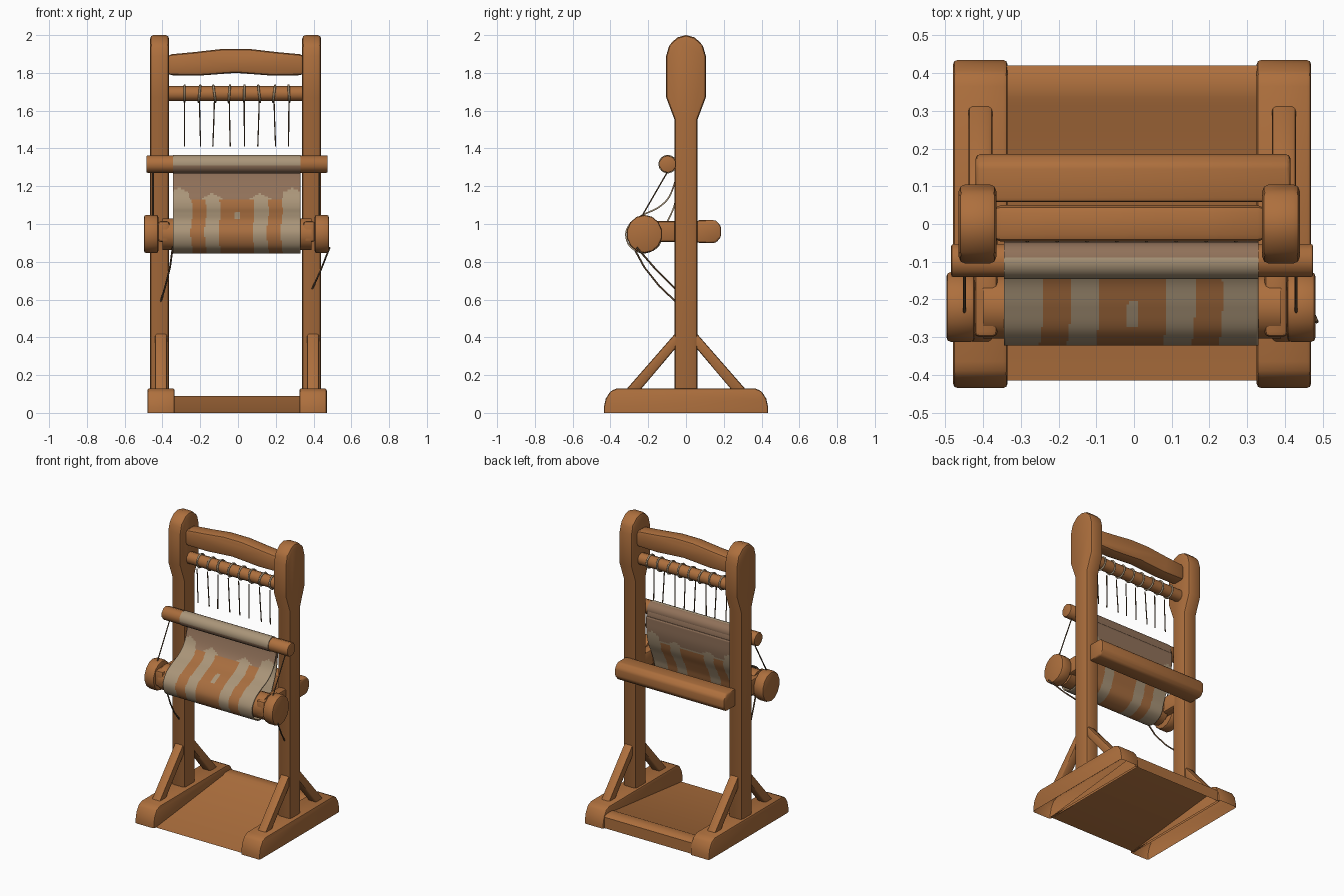
import bpy, bmesh, math
from mathutils import Vector

if "Cube" in bpy.data.objects:
    bpy.data.objects.remove(bpy.data.objects["Cube"])

CX = -0.0125  # the frame sits slightly left of centre


def material(name, rgb):
    m = bpy.data.materials.new(name)
    m.diffuse_color = (*rgb, 1)
    m.use_nodes = True
    m.node_tree.nodes["Principled BSDF"].inputs["Base Color"].default_value = m.diffuse_color
    return m


WOOD = material("warm_wood", (0.42, 0.16, 0.047))
TAN = material("tan_wool", (0.40, 0.30, 0.19))
RUST = material("rust_wool", (0.39, 0.155, 0.05))
DUSK = material("dusky_wool", (0.28, 0.165, 0.10))
CORD = material("dark_cord", (0.12, 0.07, 0.035))


def finish(bm, name, mats, angle=40):
    me = bpy.data.meshes.new(name)
    bm.to_mesh(me)
    bm.free()
    ob = bpy.data.objects.new(name, me)
    bpy.context.collection.objects.link(ob)
    for m in mats:
        me.materials.append(m)
    bpy.ops.object.select_all(action='DESELECT')
    ob.select_set(True)
    bpy.context.view_layer.objects.active = ob
    bpy.ops.object.shade_smooth_by_angle(angle=math.radians(angle))
    return ob


def prism(name, pts, axis, a, b, bevel=0.0, mat=WOOD, sharp=30, open_bottom=False):
    """Extrude a 2D outline along x (points are y,z) or y (points are x,z)."""
    bm = bmesh.new()
    put = (lambda p, t: (t, p[0], p[1])) if axis == 'x' else (lambda p, t: (p[0], t, p[1]))
    ends = [[bm.verts.new(put(p, t)) for p in pts] for t in (a, b)]
    n = len(pts)
    for ring in ends:
        bm.faces.new(ring)
    for i in range(n):
        j = (i + 1) % n
        bm.faces.new((ends[0][i], ends[0][j], ends[1][j], ends[1][i]))
    bmesh.ops.recalc_face_normals(bm, faces=bm.faces)
    if bevel:
        edges = [e for e in bm.edges if e.calc_face_angle(0) > math.radians(sharp)
                 and not (open_bottom and all(v.co.z < 1e-4 for v in e.verts))]
        bmesh.ops.bevel(bm, geom=edges, offset=bevel, segments=2, profile=0.5, affect='EDGES')
    if open_bottom:
        under = [f for f in bm.faces if all(v.co.z < 1e-4 for v in f.verts)]
        bmesh.ops.delete(bm, geom=under, context='FACES')
    return finish(bm, name, [mat])


def ellipse(y, z, ry, rz, n):
    return [(y + ry * math.cos(2 * math.pi * (i + .5) / n),
             z + rz * math.sin(2 * math.pi * (i + .5) / n)) for i in range(n)]


def rod(name, y, z, ry, rz, a, b, n=12, bevel=0.0, mat=WOOD):
    return prism(name, ellipse(y, z, ry, rz, n), 'x', a, b, bevel, mat, 50)


def cord(name, pts, r, mat=CORD, closed=False):
    cu = bpy.data.curves.new(name, 'CURVE')
    cu.dimensions = '3D'
    cu.bevel_depth = r
    cu.bevel_resolution = 1
    cu.use_fill_caps = True
    sp = cu.splines.new('POLY')
    sp.points.add(len(pts) - 1)
    for p, q in zip(sp.points, pts):
        p.co = (*q, 1)
    sp.use_cyclic_u = closed
    cu.materials.append(mat)
    ob = bpy.data.objects.new(name, cu)
    bpy.context.collection.objects.link(ob)
    bpy.ops.object.select_all(action='DESELECT')
    ob.select_set(True)
    bpy.context.view_layer.objects.active = ob
    bpy.ops.object.convert(target='MESH')


def mirrored(half):
    """Close a half outline by mirroring its first coordinate."""
    return half + [(-p, q) for p, q in reversed(half) if abs(p) > 1e-6]


# Posts, feet and braces
POST = mirrored([(-0.06, 0.11), (-0.06, 1.55), (-0.105, 1.67), (-0.105, 1.89),
                 (-0.088, 1.95), (-0.045, 1.988), (0, 2.0)])
FOOT = mirrored([(-0.435, 0), (-0.435, 0.03), (-0.425, 0.075), (-0.40, 0.115), (-0.365, 0.13)])
for side, s in (("left", -1), ("right", 1)):
    x = CX + s * 0.4025
    prism(side + "_post", POST, 'x', x - 0.05, x + 0.05, 0.018)
    xf = -0.005 + s * 0.4025
    prism(side + "_foot", FOOT, 'x', xf - 0.0725, xf + 0.0725, 0.012, open_bottom=True)
    for end, d in (("front", -1), ("back", 1)):
        brace = [(d * 0.04, 0.36), (d * 0.04, 0.44), (d * 0.32, 0.12), (d * 0.243, 0.12)]
        prism(f"{side}_{end}_brace", brace, 'x', xf - 0.032, xf + 0.032, 0.01)
    # Arms and round knobs holding the cloth roller
    xa = -0.008 + s * 0.385
    prism(side + "_arm", [(-0.30, 0.905), (-0.30, 1.015), (-0.03, 1.015), (-0.03, 0.905)],
          'x', xa - 0.031, xa + 0.031, 0.015)
    xk = -0.008 + s * 0.4515
    rod(side + "_knob", -0.22, 0.947, 0.095, 0.101, xk - 0.038, xk + 0.038, 14, 0.012)

# Sloping base board with the back stretcher, open underneath
prism("base_board", [(-0.415, 0), (0.315, 0.08), (0.335, 0.09), (0.40, 0.09), (0.42, 0.075), (0.42, 0)],
      'x', -0.35, 0.34, open_bottom=True)

# Arched top beam
top = [(-0.36, 1.788), (-0.36, 1.897), (-0.22, 1.91), (-0.07, 1.927), (0.07, 1.927),
       (0.22, 1.91), (0.36, 1.897), (0.36, 1.788), (0.2, 1.785), (0, 1.80), (-0.2, 1.785)]
prism("top_beam", [(p + CX, q) for p, q in top], 'y', -0.047, 0.05, 0.02)

# Cross bars
prism("back_beam", [(0.058, 0.90), (0.158, 0.90), (0.185, 0.93), (0.185, 0.99), (0.158, 1.02), (0.058, 1.02)],
      'x', -0.42, 0.415, 0.012)
rod("heddle_bar", 0, 1.69, 0.04, 0.04, -0.37, 0.345, 10)
rod("upper_rod", -0.097, 1.317, 0.046, 0.046, -0.485, 0.475, 10, 0.006)
rod("cloth_roller", -0.22, 0.947, 0.085, 0.085, -0.40, 0.39, 16)

# Cloth wrapped on the upper rod: pale on the upper front quarter, dusky elsewhere
wrap = rod("rod_wrap", -0.097, 1.317, 0.049, 0.049, -0.345, 0.33, 20, 0, TAN)
wrap.data.materials.append(DUSK)
for f in wrap.data.polygons:
    if abs(f.normal.x) < 0.5 and (f.center.z < 1.31 or f.center.y > -0.09):
        f.material_index = 1

# Loops on the heddle bar and hanging warp cords
for i in range(8):
    x = -0.283 + i * 0.079
    lean = 0.012 * math.sin(i * 2.3)
    ring = [(x + lean * 0.5 * math.sin(a), 0.044 * math.cos(a), 1.69 + 0.044 * math.sin(a))
            for a in [k * math.pi / 6 for k in range(12)]]
    cord(f"heddle_loop_{i + 1}", ring, 0.006, TAN, True)
    cord(f"warp_cord_{i + 1}", [(x, -0.04, 1.65), (x + lean * .3, -0.035, 1.53), (x + lean * .7, -0.03, 1.41)], 0.0035)

# Cords from upper rod to roller, and loose cords below
for side, x in (("left", -0.45), ("right", 0.43)):
    cord(side + "_stay_cord", [(x, -0.09, 1.29), (x, -0.24, 1.03)], 0.004)
cord("left_loose_cord", [(-0.345, -0.28, 0.88), (-0.36, -0.22, 0.77), (-0.385, -0.14, 0.67), (-0.41, -0.05, 0.585)], 0.005)
cord("right_loose_cord", [(0.485, -0.26, 0.875), (0.44, -0.16, 0.76), (0.39, -0.05, 0.65)], 0.005)

# Cloth: closed loop hanging from the rod, around the roller and back up
LOOP = [(-0.06, 1.34), (-0.048, 1.28), (-0.062, 1.21), (-0.095, 1.135), (-0.15, 1.085), (-0.22, 1.052),
        (-0.285, 1.012), (-0.318, 0.95), (-0.295, 0.88), (-0.225, 0.848), (-0.15, 0.88),
        (-0.122, 0.955), (-0.095, 1.02), (-0.064, 1.09), (-0.045, 1.18), (-0.042, 1.28)]


def smooth_path(pts, steps):
    v = [Vector(p) for p in pts]
    v = [2 * v[0] - v[1]] + v + [2 * v[-1] - v[-2]]
    out = []
    for i in range(1, len(v) - 2):
        p0, p1, p2, p3 = v[i - 1:i + 3]
        for k in range(steps):
            t = k / steps
            out.append(0.5 * (2 * p1 + (p2 - p0) * t + (2 * p0 - 5 * p1 + 4 * p2 - p3) * t * t
                              + (3 * p1 - p0 - 3 * p2 + p3) * t ** 3))
    return out + [v[-2]]


def cloth_colour(c):
    u = abs(c.x + 0.0075 + 0.005 * math.sin(c.z * 28))
    stripe = u < 0.09 or 0.165 < u < 0.238
    rim = min(abs(u - 0.128), abs(u - 0.30))  # pale stripes rise highest at their middle
    edge = 1.13 + 0.03 * max(0, 1 - rim / 0.06) + (0.03 if u > 0.25 else 0)
    if c.z > edge:
        return 2
    if u < 0.014 and c.y < -0.2 and 1.025 < c.z < 1.06:
        return 0
    return 1 if stripe and c.z < 1.125 else 0


bm = bmesh.new()
path = smooth_path(LOOP, 8)
COLS = 110
rows = [[bm.verts.new((-0.345 + 0.675 * k / COLS, p.x, p.y)) for k in range(COLS + 1)] for p in path]
for r0, r1 in zip(rows, rows[1:]):
    for k in range(COLS):
        f = bm.faces.new((r0[k], r1[k], r1[k + 1], r0[k + 1]))
        f.material_index = cloth_colour(f.calc_center_median())
cloth = finish(bm, "woven_cloth", [TAN, RUST, DUSK], 60)
solid = cloth.modifiers.new("thickness", 'SOLIDIFY')
solid.thickness = 0.008
solid.offset = 0
